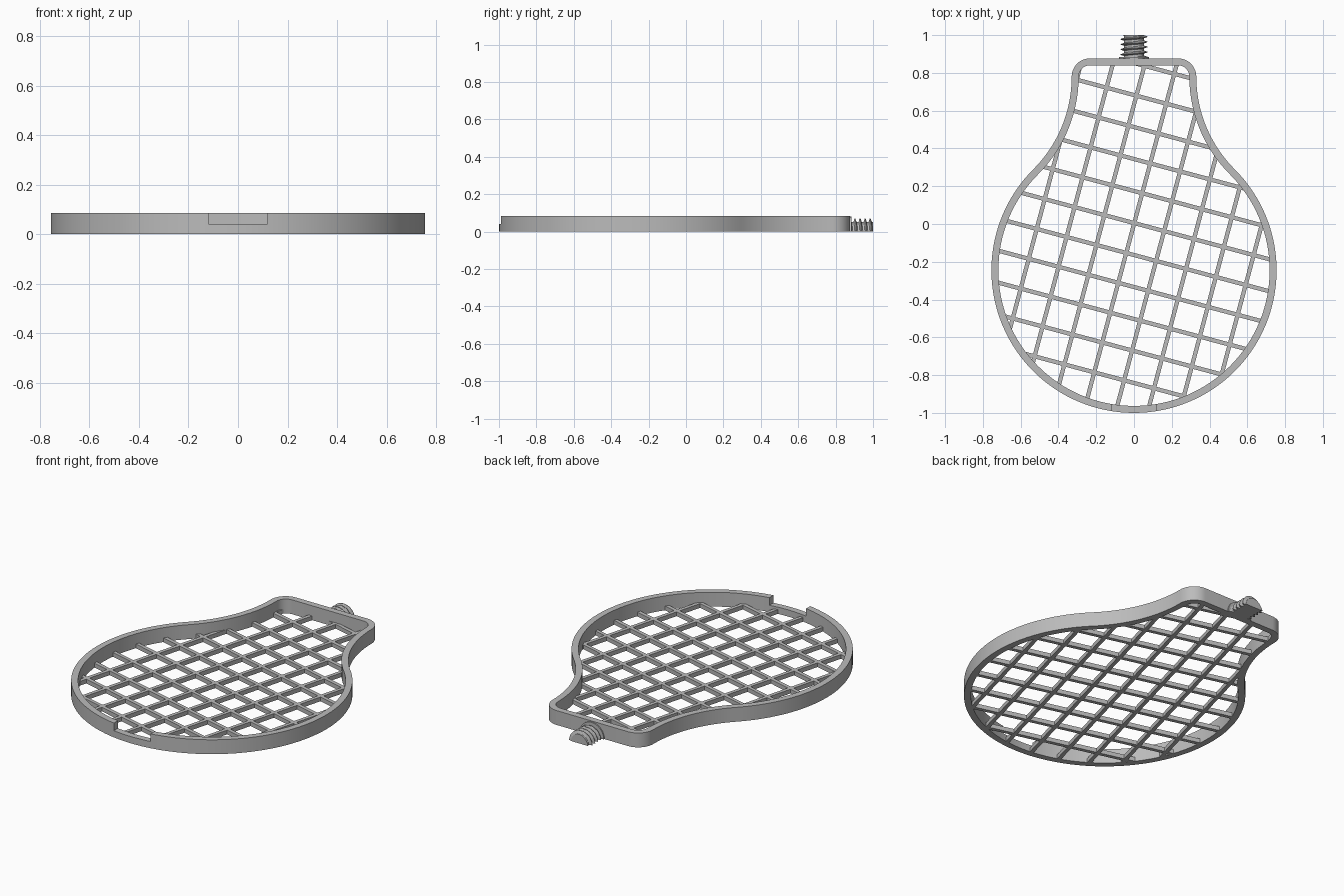
import bpy, bmesh
from math import sin, cos, pi, atan2, sqrt, radians
from mathutils import Matrix

cube = bpy.data.objects.get("Cube")
if cube:
    bpy.data.objects.remove(cube)

HEIGHT, WALL = 0.085, 0.037
BULB_R, BULB_Y = 0.755, -0.245
NECK_X, NECK_Y, CORNER_R = 0.33, 0.78, 0.097
TILT = radians(-15)

grey = bpy.data.materials.new("plain_grey")
grey.use_nodes = True
grey.diffuse_color = (0.5, 0.5, 0.5, 1)
grey.node_tree.nodes["Principled BSDF"].inputs["Base Color"].default_value = (0.5, 0.5, 0.5, 1)


def make_object(name, bm):
    bmesh.ops.recalc_face_normals(bm, faces=bm.faces)
    mesh = bpy.data.meshes.new(name)
    bm.to_mesh(mesh)
    bm.free()
    mesh.materials.append(grey)
    obj = bpy.data.objects.new(name, mesh)
    bpy.context.collection.objects.link(obj)
    return obj


def activate(obj):
    bpy.ops.object.select_all(action='DESELECT')
    obj.select_set(True)
    bpy.context.view_layer.objects.active = obj


def boolean(obj, cutter, operation):
    cutter.hide_render = True
    mod = obj.modifiers.new("cut", 'BOOLEAN')
    mod.object, mod.operation, mod.solver = cutter, operation, 'EXACT'
    mod.use_self = True
    activate(obj)
    bpy.ops.object.modifier_apply(modifier=mod.name)
    bpy.data.objects.remove(cutter)


def smooth(obj):
    activate(obj)
    bpy.ops.object.shade_smooth_by_angle(angle=radians(30))


def arc(cx, cy, r, start, end, steps):
    angles = [start + (end - start) * i / steps for i in range(steps + 1)]
    return [(cx + r * cos(a), cy + r * sin(a)) for a in angles]


def outline(inset):
    """Bulb circle, concave neck and rounded shoulder, mirrored in x."""
    dy = NECK_Y - BULB_Y
    r = (NECK_X**2 + dy**2 - BULB_R**2) / (2 * (BULB_R - NECK_X))
    neck_cx = NECK_X + r
    lean = atan2(dy, neck_cx)
    right = arc(0, BULB_Y, BULB_R - inset, -pi / 2, lean, 48)
    right += arc(neck_cx, NECK_Y, r + inset, pi + lean, pi, 20)[1:]
    right += arc(NECK_X - CORNER_R, NECK_Y, CORNER_R - inset, 0, pi / 2, 12)[1:]
    return right + [(-x, y) for x, y in reversed(right[1:])]


def loop(bm, points, z):
    return [bm.verts.new((x, y, z)) for x, y in points]


def bridge(bm, a, b):
    for i in range(len(a)):
        j = (i + 1) % len(a)
        bm.faces.new((a[i], a[j], b[j], b[i]))


def add_box(bm, size, location, turn=0):
    matrix = (Matrix.Rotation(turn, 4, 'Z') @ Matrix.Translation(location)
              @ Matrix.Diagonal((*size, 1)))
    bmesh.ops.create_cube(bm, size=1, matrix=matrix)


# Outer rim wall
bm = bmesh.new()
outer, inner = outline(0), outline(WALL)
loops = [loop(bm, outer, 0), loop(bm, outer, HEIGHT),
         loop(bm, inner, HEIGHT), loop(bm, inner, 0)]
for i in range(4):
    bridge(bm, loops[i], loops[(i + 1) % 4])
rim = make_object("rim", bm)

# Notch in the front of the rim
bm = bmesh.new()
add_box(bm, (0.24, 0.2, 0.1), (0, -1, 0.09))
boolean(rim, make_object("notch_cutter", bm), 'DIFFERENCE')
smooth(rim)

# Tilted lattice, trimmed inside the rim wall
bm = bmesh.new()
STEP, RIB, RIB_H = 0.1636, 0.022, 0.025
for k in range(-5, 6):
    add_box(bm, (2.4, RIB, RIB_H), (0, 0.005 + k * STEP, RIB_H / 2), TILT)
for k in range(-3, 5):
    add_box(bm, (RIB, 2.4, RIB_H), (k * STEP, 0, RIB_H / 2), TILT)
lattice = make_object("lattice", bm)
bm = bmesh.new()
trim = outline(WALL * 0.6)
low, high = loop(bm, trim, -0.1), loop(bm, trim, 0.2)
bridge(bm, low, high)
bm.faces.new(low)
bm.faces.new(high)
boolean(lattice, make_object("lattice_trimmer", bm), 'INTERSECT')


def half_round(name, y0, y1, rows, radius):
    """Flat-bottomed half cylinder along y with a radius rule."""
    bm = bmesh.new()
    rings = []
    for i in range(rows + 1):
        y = y0 + (y1 - y0) * i / rows
        ring = []
        for j in range(25):
            a = pi * j / 24
            r = radius(y, a)
            ring.append(bm.verts.new((r * cos(a), y, r * sin(a))))
        rings.append(ring)
    for a, b in zip(rings, rings[1:]):
        bridge(bm, a, b)
    bm.faces.new(rings[0])
    bm.faces.new(rings[-1])
    return make_object(name, bm)


def thread(y, a):
    phase = ((y - 0.87) / 0.027 + a / (2 * pi)) % 1
    ridge = min(1, max(0, 2.6 * (1 - abs(2 * phase - 1)) - 1.2))
    return 0.053 + 0.018 * ridge


# Half screw and its collar at the back
smooth(half_round("screw_thread", 0.865, 1.0, 60, thread))
smooth(half_round("screw_collar", 0.865, 0.884, 1, lambda y, a: 0.08))
